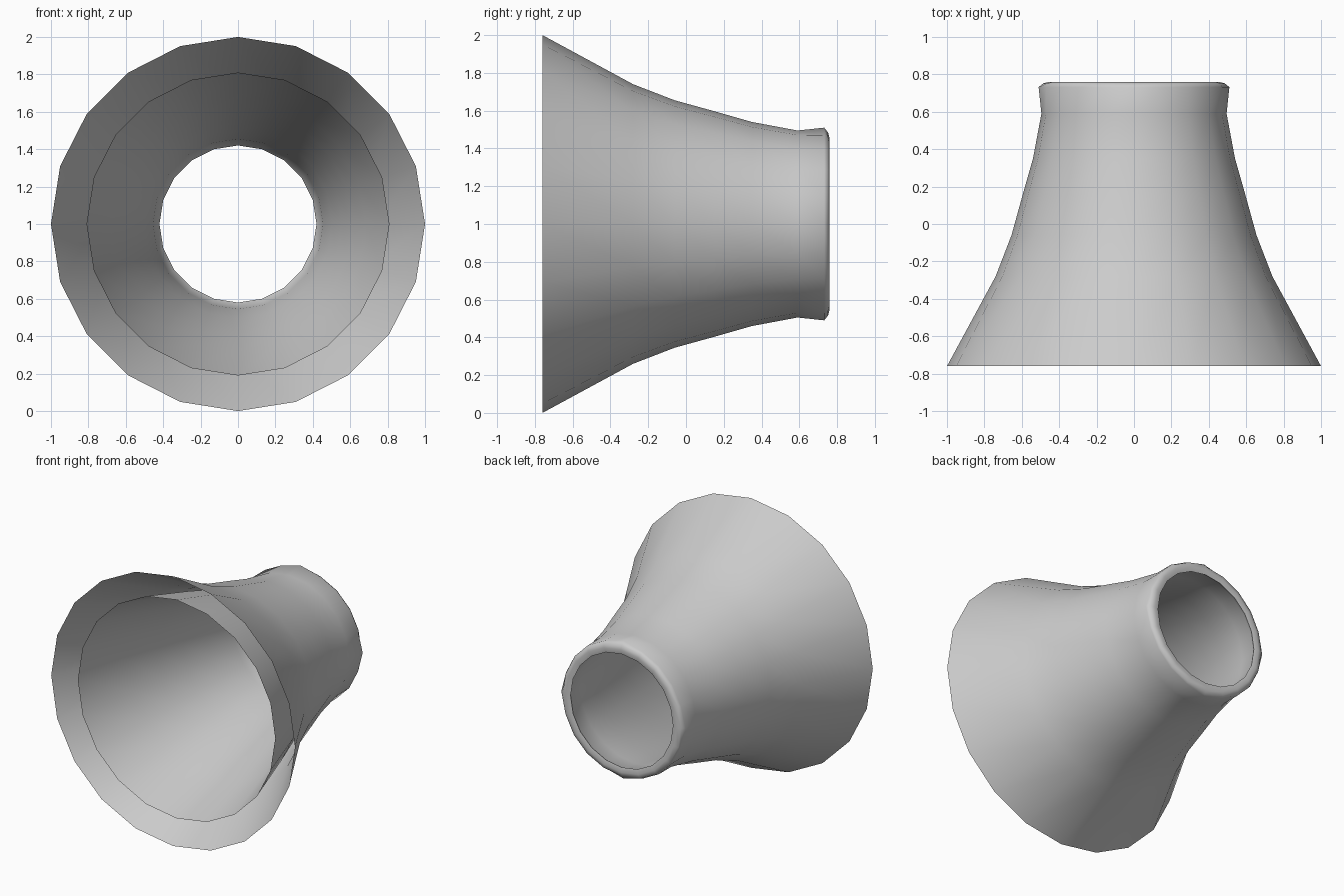
import bpy, bmesh
from math import sin, cos, pi, radians

if "Cube" in bpy.data.objects:
    bpy.data.objects.remove(bpy.data.objects["Cube"])

SIDES = 20
LIP = 6            # profile index of the lip's widest ring
LIP_FLAT = 0.97    # the lip only bulges fully at its four quarter points

# Section as (y, radius): outer flare, rolled lip, then the inner wall
# back to the open front (no cap between the two walls)
profile = [
    (-0.76, 1.0), (-0.28, 0.74), (-0.06, 0.655), (0.15, 0.597), (0.35, 0.54),
    (0.59, 0.495), (0.732, 0.51), (0.752, 0.485), (0.76, 0.455), (0.752, 0.42),
    (0.72, 0.44), (0.59, 0.455), (0.35, 0.503), (0.15, 0.557), (-0.06, 0.613),
    (-0.28, 0.683), (-0.72, 0.81),
]


def lathe_y(name, points, sides, centre_z):
    """Revolve a (y, radius) profile around a horizontal y axis."""
    bm = bmesh.new()
    rings = []
    for k, (y, radius) in enumerate(points):
        ring = []
        for i in range(sides):
            a = 2 * pi * i / sides
            r = radius * (LIP_FLAT if k == LIP and i % 5 else 1)
            ring.append(bm.verts.new((r * sin(a), y, centre_z + r * cos(a))))
        rings.append(ring)
    for a, b in zip(rings, rings[1:]):
        for i in range(sides):
            j = (i + 1) % sides
            bm.faces.new((a[i], b[i], b[j], a[j]))
    bm.normal_update()
    # make the outer wall face outwards
    f = bm.faces[:][0]
    c = f.calc_center_median()
    if f.normal.x * c.x + f.normal.z * (c.z - centre_z) < 0:
        bmesh.ops.reverse_faces(bm, faces=bm.faces[:])
    mesh = bpy.data.meshes.new(name)
    bm.to_mesh(mesh)
    bm.free()
    obj = bpy.data.objects.new(name, mesh)
    bpy.context.collection.objects.link(obj)
    return obj


# Flared funnel shell
funnel = lathe_y("funnel_shell", profile, SIDES, 1.0)
bpy.context.view_layer.objects.active = funnel
funnel.select_set(True)
bpy.ops.object.shade_smooth_by_angle(angle=radians(60))
